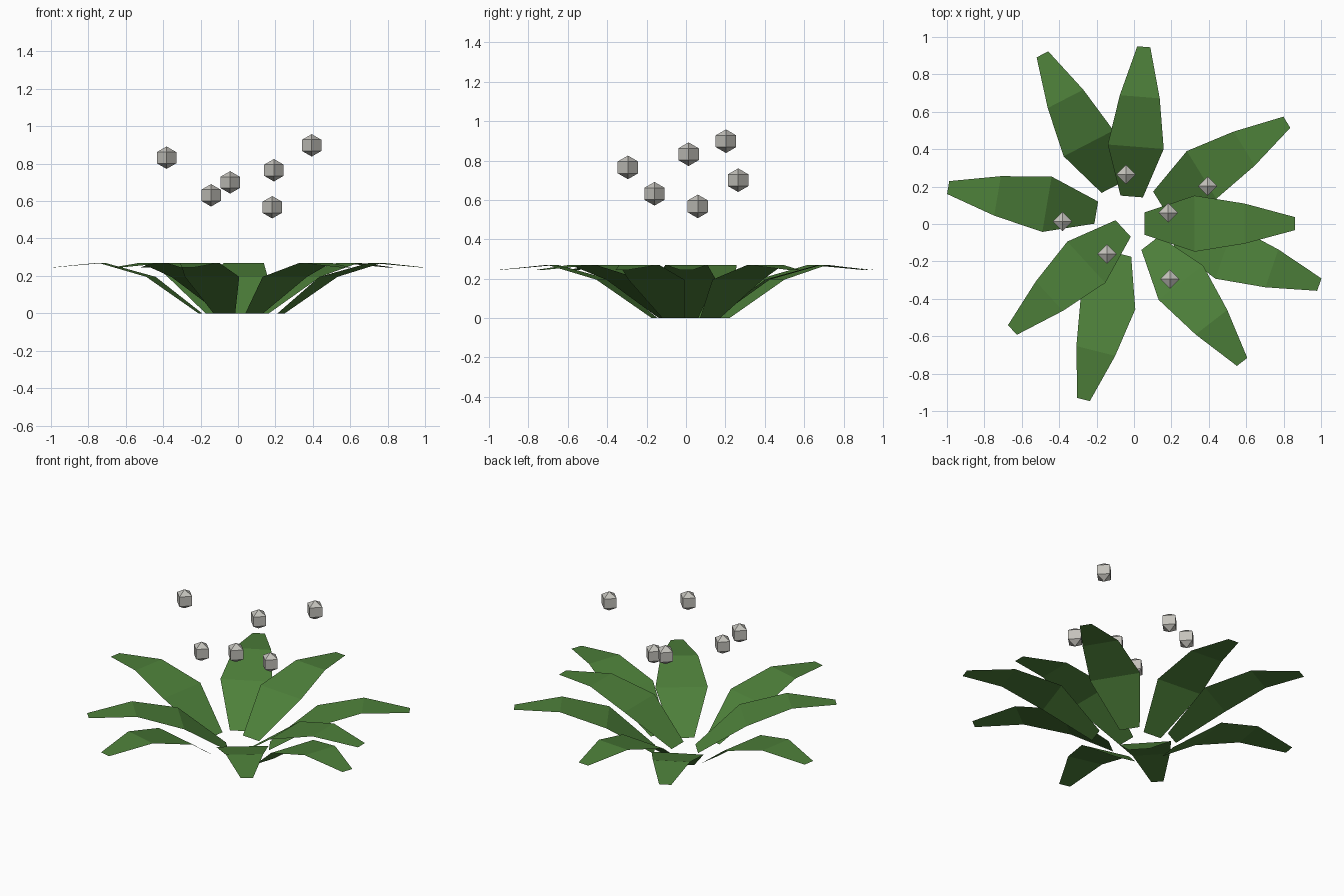
import bpy, bmesh, math
from mathutils import Vector

if "Cube" in bpy.data.objects:
    bpy.data.objects.remove(bpy.data.objects["Cube"])


def make_material(name, color):
    m = bpy.data.materials.new(name)
    m.diffuse_color = (*color, 1)
    m.use_nodes = True
    m.node_tree.nodes["Principled BSDF"].inputs["Base Color"].default_value = m.diffuse_color
    return m


green = make_material("leaf green", (0.075, 0.215, 0.042))
grey = make_material("berry grey", (0.55, 0.54, 0.50))


def finish(bm, name, material):
    mesh = bpy.data.meshes.new(name)
    bm.to_mesh(mesh)
    bm.free()
    mesh.materials.append(material)
    ob = bpy.data.objects.new(name, mesh)
    bpy.context.collection.objects.link(ob)
    return ob


# Leaf profile: distance along leaf, height, half width
PROFILE = [(0, 0, 0.06), (0.267, 0.195, 0.15),
           (0.535, 0.27, 0.107), (0.803, 0.245, 0.035)]


def leaf(name, x, y, degrees):
    a = math.radians(degrees)
    along = Vector((math.cos(a), math.sin(a), 0))
    side = Vector((-along.y, along.x, 0))
    bm = bmesh.new()
    rows = []
    for d, z, w in PROFILE:
        c = Vector((x, y, z)) + along * d
        rows.append((bm.verts.new(c - side * w), bm.verts.new(c + side * w)))
    for (a0, a1), (b0, b1) in zip(rows, rows[1:]):
        bm.faces.new((a0, b0, b1, a1))
    finish(bm, name, green)


# Rosette of arching leaves: base x, base y, direction
LEAVES = [(0.057, 0.002, 0), (0.134, 0.122, 31.7), (-0.012, 0.147, 85.4),
          (-0.12, 0.194, 117.4), (-0.202, 0.061, 170.4), (-0.058, -0.024, 222.5),
          (-0.073, -0.16, 255.8), (0.087, -0.102, -52.3), (0.231, -0.064, -18.9)]
for i, spec in enumerate(LEAVES):
    leaf(f"leaf_{i + 1}", *spec)

# Floating faceted berries
BERRIES = [(0.394, 0.203, 0.898), (0.192, -0.295, 0.765), (-0.042, 0.265, 0.70),
           (-0.144, -0.16, 0.631), (0.183, 0.06, 0.567), (-0.382, 0.013, 0.832)]
for i, pos in enumerate(BERRIES):
    bm = bmesh.new()
    bmesh.ops.create_uvsphere(bm, u_segments=4, v_segments=3, radius=0.06)
    ob = finish(bm, f"berry_{i + 1}", grey)
    ob.location = pos
